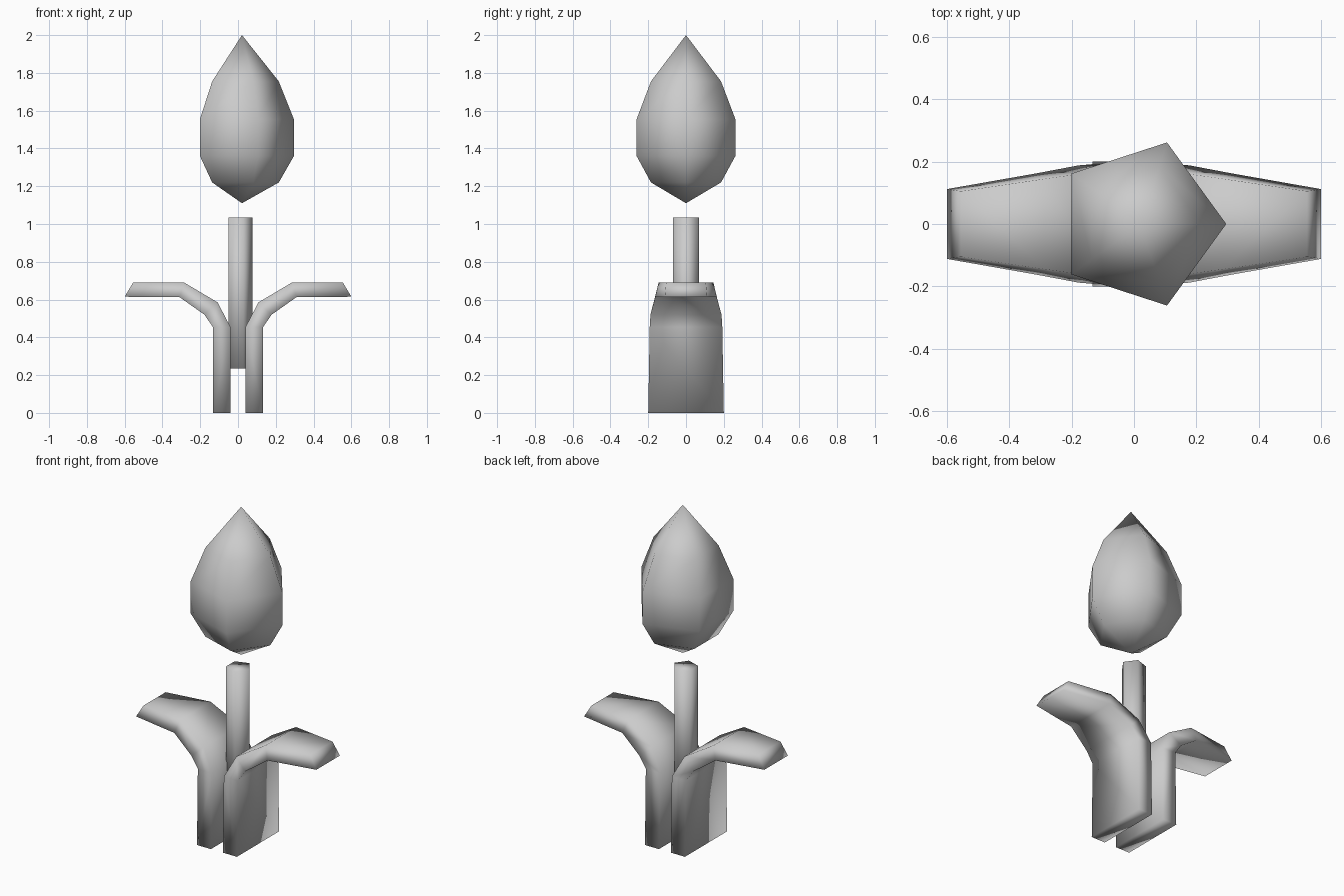
import bpy
import bmesh
from math import cos, sin, tau

old = bpy.data.objects.get("Cube")
if old:
    bpy.data.objects.remove(old, do_unlink=True)

GREY = (0.6, 0.6, 0.6, 1.0)
mat = bpy.data.materials.new("plain grey")
mat.use_nodes = True
mat.diffuse_color = GREY
mat.node_tree.nodes["Principled BSDF"].inputs["Base Color"].default_value = GREY


def loft(name, rings):
    """Bridge a list of rings of points; a one-point ring is a tip."""
    bm = bmesh.new()
    loops = [[bm.verts.new(p) for p in ring] for ring in rings]
    for a, b in zip(loops, loops[1:]):
        n = max(len(a), len(b))
        for i in range(n):
            j = (i + 1) % n
            if len(a) == 1:
                bm.faces.new((a[0], b[j], b[i]))
            elif len(b) == 1:
                bm.faces.new((a[i], a[j], b[0]))
            else:
                bm.faces.new((a[i], a[j], b[j], b[i]))
    for end in (loops[0], loops[-1]):
        if len(end) > 2:
            bm.faces.new(end)
    bmesh.ops.recalc_face_normals(bm, faces=bm.faces)
    for face in bm.faces:
        face.smooth = True
    mesh = bpy.data.meshes.new(name)
    bm.to_mesh(mesh)
    bm.free()
    mesh.materials.append(mat)
    obj = bpy.data.objects.new(name, mesh)
    bpy.context.collection.objects.link(obj)
    return obj


def pentagon(cx, r, z):
    if r == 0:
        return [(cx, 0, z)]
    return [(cx + r * cos(tau * i / 5), r * sin(tau * i / 5), z) for i in range(5)]


# Flower bud: five-sided, pointed at both ends
bud_profile = [(0, 1.11), (0.195, 1.22), (0.275, 1.36),
               (0.275, 1.555), (0.195, 1.755), (0, 2.0)]
loft("bud", [pentagon(0.021, r, z) for r, z in bud_profile])

# Stem
loft("stem", [pentagon(0.006, 0.071, z) for z in (0.235, 1.035)])

# Leaves: upper x, z, half width, then lower x, z, half width
leaf_sections = [
    (0.04, 0.0, 0.20, 0.133, 0.0, 0.20),
    (0.04, 0.455, 0.192, 0.133, 0.455, 0.192),
    (0.108, 0.585, 0.17, 0.178, 0.52, 0.188),
    (0.285, 0.69, 0.145, 0.31, 0.613, 0.163),
    (0.555, 0.69, 0.105, 0.60, 0.615, 0.112),
]
for name, side in (("left_leaf", 1), ("right_leaf", -1)):
    loft(name, [[(side * ux, -uw, uz), (side * ux, uw, uz),
                 (side * lx, lw, lz), (side * lx, -lw, lz)]
                for ux, uz, uw, lx, lz, lw in leaf_sections])
